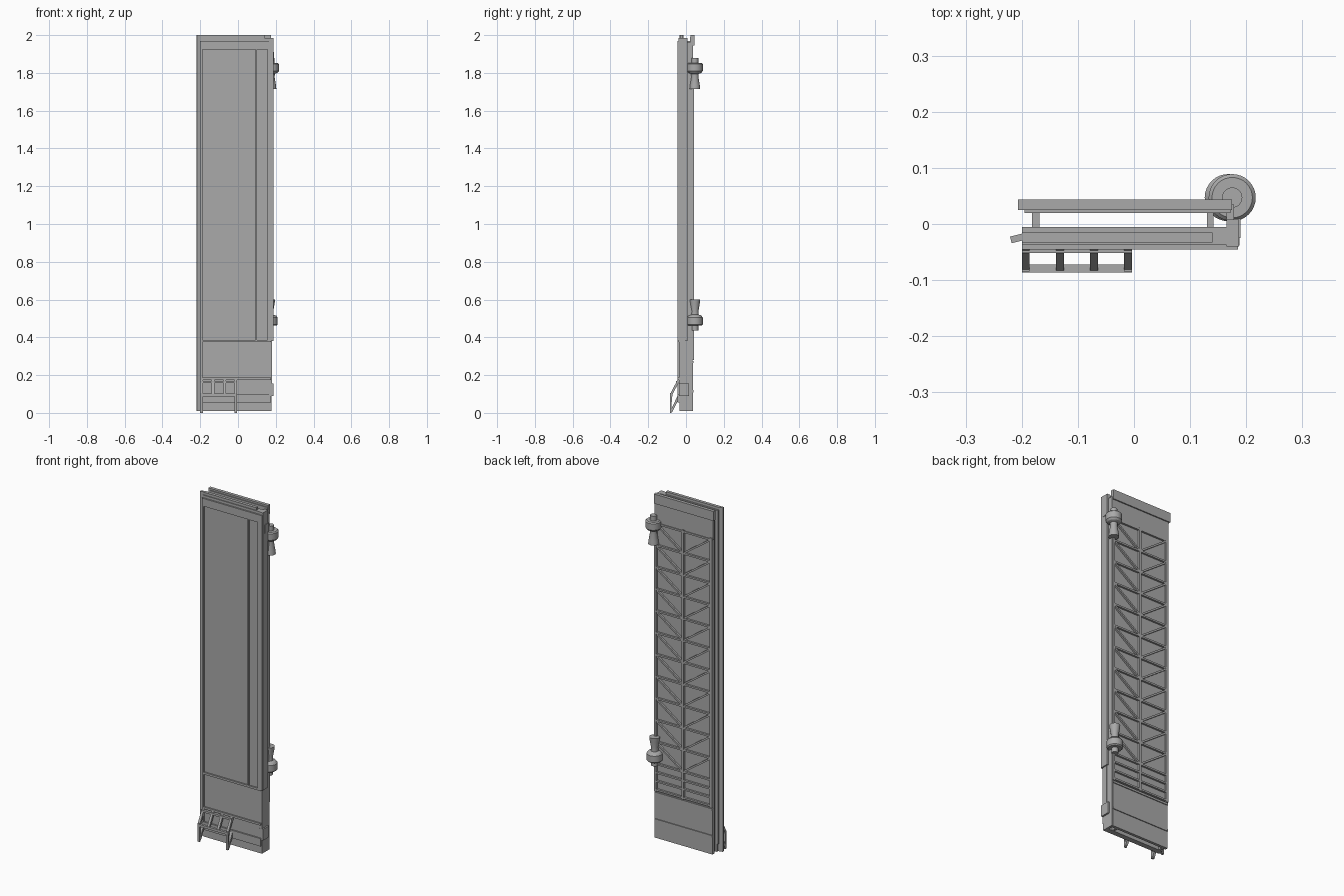
import bpy, bmesh, math
from mathutils import Vector

cube = bpy.data.objects.get("Cube")
if cube:
    bpy.data.objects.remove(cube)

steel = bpy.data.materials.new("grey steel")
steel.use_nodes = True
GREY = (0.4, 0.4, 0.4, 1)
steel.diffuse_color = GREY
steel.node_tree.nodes["Principled BSDF"].inputs["Base Color"].default_value = GREY


def finish(name, bm):
    bmesh.ops.recalc_face_normals(bm, faces=bm.faces)
    mesh = bpy.data.meshes.new(name)
    bm.to_mesh(mesh)
    bm.free()
    mesh.materials.append(steel)
    obj = bpy.data.objects.new(name, mesh)
    bpy.context.collection.objects.link(obj)
    return obj


def box(name, x, y, z):
    """Box from (low, high) pairs."""
    bm = bmesh.new()
    bmesh.ops.create_cube(bm, size=1)
    for v in bm.verts:
        v.co = Vector([(a + b) / 2 + c * (b - a) for c, (a, b) in zip(v.co, (x, y, z))])
    return finish(name, bm)


def beam(name, a, b, width, depth):
    """Square beam between two points, depth measured along the beam's local y."""
    a, b = Vector(a), Vector(b)
    obj = box(name, (-width / 2, width / 2), (-depth / 2, depth / 2), (0, (b - a).length))
    d = (b - a).normalized()
    side = Vector((0, 1, 0)) if abs(d.y) < 0.1 else Vector((1, 0, 0)).cross(d) * -1
    across = side.cross(d).normalized()
    for v in obj.data.vertices:
        v.co = a + across * v.co.x + side * v.co.y + d * v.co.z
    return obj


def turned(name, x, y, profile, sides=32):
    """Closed solid of revolution from (radius, height) points."""
    bm = bmesh.new()
    rings = []
    for r, z in profile:
        rings.append([bm.verts.new((x + r * math.cos(t), y + r * math.sin(t), z))
                      for t in (math.tau * i / sides for i in range(sides))])
    for low, high in zip(rings, rings[1:]):
        for i in range(sides):
            j = (i + 1) % sides
            bm.faces.new((low[i], low[j], high[j], high[i]))
    bm.faces.new(rings[0])
    bm.faces.new(rings[-1])
    obj = finish(name, bm)
    bpy.ops.object.select_all(action="DESELECT")
    bpy.context.view_layer.objects.active = obj
    obj.select_set(True)
    bpy.ops.object.shade_smooth_by_angle(angle=math.radians(30))
    return obj


# Front skin and its raised frame
box("front_skin", (-0.2, 0.18), (-0.037, -0.005), (0.1, 1.985))
FRONT = (-0.045, -0.03)
box("front_left_stile", (-0.2, -0.188), FRONT, (0.1, 1.97))
box("front_right_stile", (0.155, 0.185), FRONT, (0.38, 1.97))
box("front_inner_stile", (0.092, 0.1), FRONT, (0.38, 1.93))
box("front_top_rail", (-0.2, 0.185), FRONT, (1.925, 1.97))
box("front_middle_rail", (-0.2, 0.175), FRONT, (0.375, 0.387))
box("front_lower_rail", (-0.2, 0.175), FRONT, (0.175, 0.187))
box("top_front_lip", (-0.2, 0.14), (-0.033, -0.015), (1.95, 2.0))
box("sill_step", (-0.2, 0.175), (-0.045, -0.005), (0.055, 0.1))
box("sill_base", (-0.195, 0.17), (-0.035, -0.005), (0.01, 0.06))

# End webs that hold the front and back skins apart
box("left_web", (-0.182, -0.168), (-0.01, 0.025), (0.01, 1.97))
box("right_web", (0.13, 0.142), (-0.01, 0.025), (0.01, 1.97))
box("right_side_channel", (0.165, 0.187), (-0.04, 0.008), (0.38, 1.985))
box("right_side_cheek", (0.165, 0.178), (-0.035, 0.035), (0.01, 1.96))
box("side_latch_box", (0.165, 0.188), (-0.038, 0.015), (0.09, 0.155))
box("side_top_block", (0.175, 0.19), (-0.025, 0.01), (1.86, 1.91))

# Tilted sealing strip along the left edge
beam_strip = box("left_seal_strip", (-0.018, 0.018), (-0.006, 0.006), (0.01, 2.0))
beam_strip.location = (-0.202, -0.024, 0)
beam_strip.rotation_euler.z = math.radians(14)

# Back skin with solid bands at top and bottom
box("back_skin", (-0.195, 0.172), (0.02, 0.031), (0.01, 1.99))
box("back_top_band", (-0.2, 0.175), (0.025, 0.037), (1.83, 1.95))
box("back_top_lip", (-0.207, 0.175), (0.025, 0.044), (1.945, 2.0))
box("back_bottom_band", (-0.195, 0.172), (0.025, 0.036), (0.01, 0.27))
for z in (0.27, 0.115):
    box("back_bottom_rail", (-0.195, 0.173), (0.025, 0.041), (z - 0.006, z + 0.006))

# Back truss: three uprights, cross rails and a pair of diagonals in each cell
LEFT, MIDDLE, RIGHT, DEPTH = -0.188, -0.008, 0.168, 0.035
for x in (LEFT, MIDDLE, RIGHT):
    box("truss_upright", (x - 0.007, x + 0.007), (0.025, 0.042), (0.28, 1.84))
cells, top, bottom = 11, 1.83, 0.44
step = (top - bottom) / cells
rails = [top - i * step for i in range(cells + 1)] + [0.39, 0.34, 0.29]
for z in rails:
    box("truss_rail", (LEFT, RIGHT), (0.025, 0.042), (z - 0.005, z + 0.005))
for i in range(cells):
    high, low = top - i * step, top - (i + 1) * step
    for x in (LEFT, RIGHT):
        beam("truss_diagonal", (x, DEPTH, high), (MIDDLE, DEPTH, low), 0.01, 0.013)

# Hinge pins: the lower one is the upper one turned over
HINGE = [(0.028, 0), (0.026, 0.02), (0.019, 0.06), (0.02, 0.08), (0.034, 0.085),
         (0.042, 0.095), (0.042, 0.132), (0.036, 0.138), (0.018, 0.138), (0.018, 0.165)]
turned("upper_hinge", 0.175, 0.047, [(r, 1.715 + z) for r, z in HINGE])
turned("lower_hinge", 0.168, 0.047, [(r, 0.6 - z) for r, z in HINGE])

# Foot bracket on the front: sloped ribs, two long legs and a shelf bar
ribs = [-0.193, -0.132, -0.071, -0.011]
for x in ribs:
    beam("bracket_rib", (x, -0.036, 0.178), (x, -0.08, 0.095), 0.014, 0.012)
for x in (ribs[0], ribs[-1]):
    beam("bracket_leg", (x, -0.08, 0.105), (x, -0.081, 0.0), 0.014, 0.01)
    beam("bracket_brace", (x, -0.078, 0.008), (x, -0.04, 0.085), 0.014, 0.012)
box("bracket_shelf", (-0.2, -0.004), (-0.086, -0.072), (0.088, 0.102))
box("bracket_top_bar", (-0.2, -0.004), (-0.052, -0.036), (0.158, 0.17))
